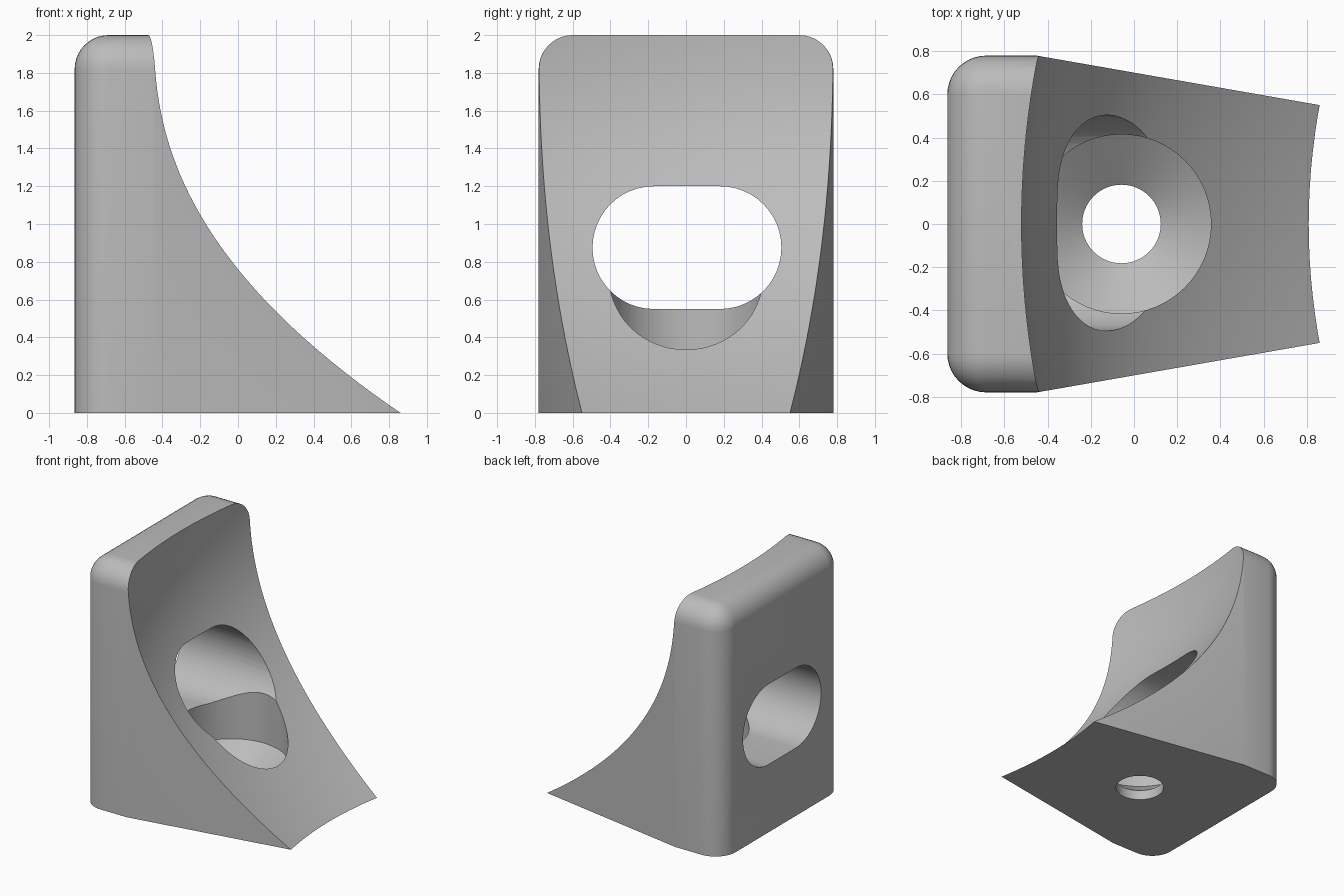
import bpy, bmesh, math

if "Cube" in bpy.data.objects:
    bpy.data.objects.remove(bpy.data.objects["Cube"])

HALF, TIP, KINK, END, HEIGHT, ROUND = 0.78, 0.55, -0.45, 0.865, 2.0, 0.18

grey = bpy.data.materials.new("plain grey")
grey.use_nodes = True
grey.diffuse_color = (0.5, 0.5, 0.5, 1)
grey.node_tree.nodes["Principled BSDF"].inputs["Base Color"].default_value = (0.5, 0.5, 0.5, 1)


def make_object(name, bm):
    bmesh.ops.recalc_face_normals(bm, faces=bm.faces)
    mesh = bpy.data.meshes.new(name)
    bm.to_mesh(mesh)
    bm.free()
    mesh.materials.append(grey)
    obj = bpy.data.objects.new(name, mesh)
    bpy.context.collection.objects.link(obj)
    return obj


def prism(bm, points, vector):
    face = bm.faces.new([bm.verts.new(p) for p in points])
    extruded = bmesh.ops.extrude_face_region(bm, geom=[face])["geom"]
    bmesh.ops.translate(bm, vec=vector, verts=[v for v in extruded if isinstance(v, bmesh.types.BMVert)])


# Tapered block with rounded back corners and rounded top
bm = bmesh.new()
side = [(-END, HALF), (KINK, HALF), (END, TIP)]
plan = side + [(x, -y) for x, y in reversed(side)]
prism(bm, [(x, y, 0) for x, y in plan], (0, 0, HEIGHT))
rounded = []
for e in bm.edges:
    a, b = (v.co for v in e.verts)
    back_upright = abs(a.z - b.z) > 1 and a.x < -0.8
    top_rim = min(a.z, b.z) > 1.9 and min(a.x, b.x) < 0.8
    if back_upright or top_rim:
        rounded.append(e)
bmesh.ops.bevel(bm, geom=rounded, offset=ROUND, segments=10, profile=0.5, affect='EDGES')
bracket = make_object("corner_bracket", bm)


# Sweeping concave front, hollow across its width as well
def front_x(y, z):
    t = (HEIGHT - z) / HEIGHT
    edge = -0.445 + 1.305 * max(t, 0) ** 2.25
    half = HALF - (HALF - TIP) * (edge - KINK) / (END - KINK)
    return edge + (y * y - half * half) / (6 + z)


bm = bmesh.new()
ROWS, COLS = 44, 24
layers = []
for far in (False, True):
    grid = []
    for i in range(ROWS + 1):
        z = -0.1 + 2.2 * i / ROWS
        ys = [-1 + 2 * j / COLS for j in range(COLS + 1)]
        grid.append([bm.verts.new((2 if far else front_x(y, z), y, z)) for y in ys])
    layers.append(grid)
near, far = layers
for grid in layers:
    for i in range(ROWS):
        for j in range(COLS):
            bm.faces.new((grid[i][j], grid[i][j + 1], grid[i + 1][j + 1], grid[i + 1][j]))
for i in (0, ROWS):
    for j in range(COLS):
        bm.faces.new((near[i][j], near[i][j + 1], far[i][j + 1], far[i][j]))
for j in (0, COLS):
    for i in range(ROWS):
        bm.faces.new((near[i][j], near[i + 1][j], far[i + 1][j], far[i][j]))
front_cutter = make_object("front_cutter", bm)

# Wide slot running front to back
bm = bmesh.new()
outline = []
for s in (1, -1):
    for k in range(25):
        a = s * math.pi / 2 - math.pi * k / 24
        outline.append((-1.5, 0.005 + s * 0.175 + 0.325 * math.cos(a), 0.875 + 0.325 * math.sin(a)))
prism(bm, outline, (3, 0, 0))
slot_cutter = make_object("slot_cutter", bm)

# Countersunk upright screw hole
bm = bmesh.new()
profile = [(0.182, -0.1), (0.182, 0.08), (0.415, 0.25), (0.415, 0.9)]
SIDES = 64
rings = [[bm.verts.new((-0.058 + r * math.cos(math.tau * k / SIDES), r * math.sin(math.tau * k / SIDES), z))
          for k in range(SIDES)] for r, z in profile]
for low, high in zip(rings, rings[1:]):
    for k in range(SIDES):
        n = (k + 1) % SIDES
        bm.faces.new((low[k], low[n], high[n], high[k]))
bm.faces.new(rings[0])
bm.faces.new(rings[-1])
hole_cutter = make_object("hole_cutter", bm)

# Cut, bake and shade
bpy.context.view_layer.objects.active = bracket
for cutter in (front_cutter, slot_cutter, hole_cutter):
    cutter.hide_render = True
    mod = bracket.modifiers.new(cutter.name, 'BOOLEAN')
    mod.operation = 'DIFFERENCE'
    mod.solver = 'EXACT'
    mod.object = cutter
    bpy.ops.object.modifier_apply(modifier=mod.name)
    bpy.data.objects.remove(cutter)
bpy.ops.object.select_all(action='DESELECT')
bracket.select_set(True)
bpy.ops.object.shade_smooth_by_angle(angle=math.radians(30))
